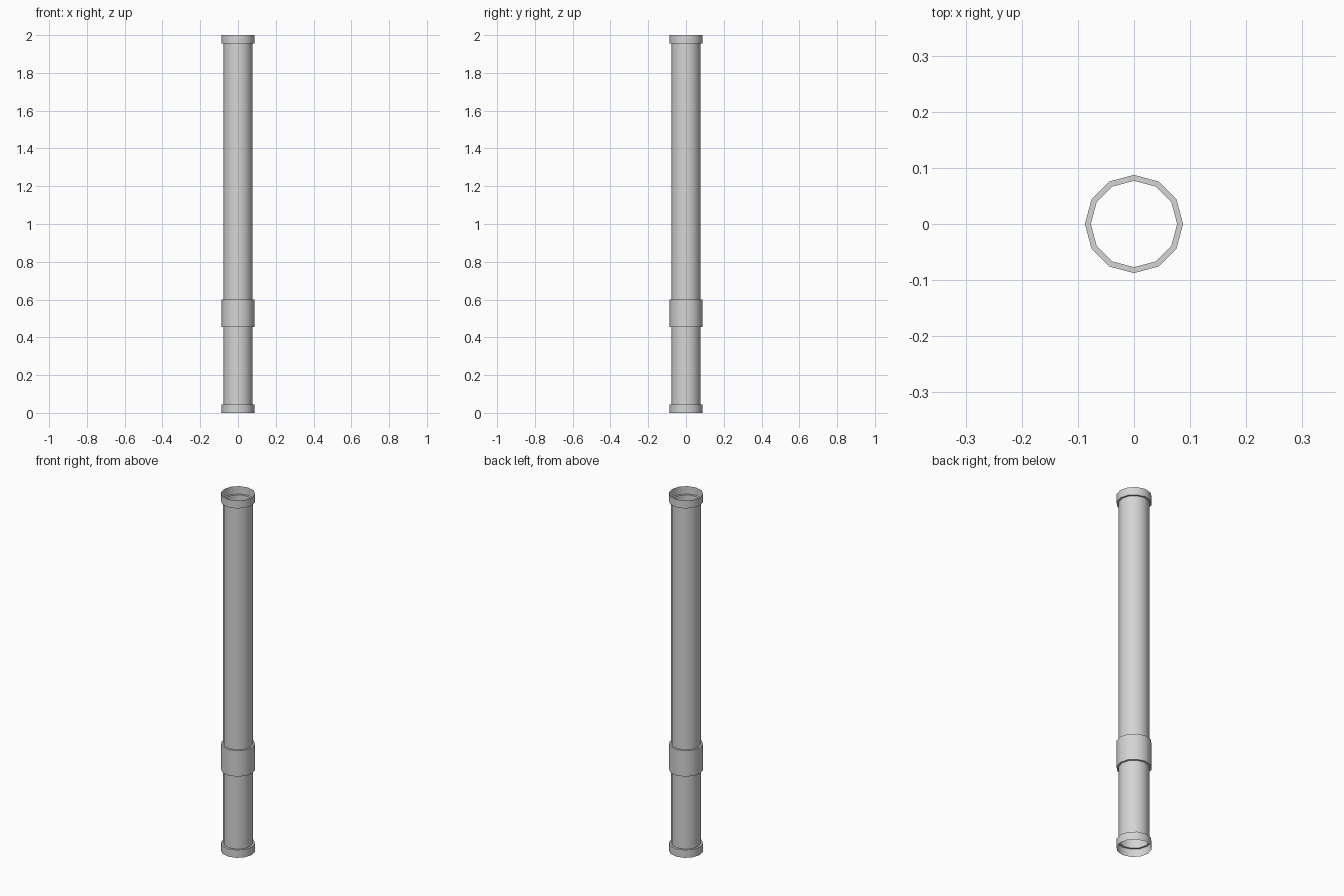
import bpy
import bmesh
from math import cos, sin, tau, radians

cube = bpy.data.objects.get("Cube")
if cube:
    bpy.data.objects.remove(cube)

SIDES = 12
PIPE, COLLAR = 0.077, 0.0875      # radii
LIP = 0.044                       # height of the end collars
BAND_LOW, BAND_HIGH = 0.455, 0.6  # middle sleeve

grey = bpy.data.materials.new("light_grey")
grey.use_nodes = True
colour = (0.66, 0.66, 0.66, 1)
grey.diffuse_color = colour
grey.node_tree.nodes["Principled BSDF"].inputs["Base Color"].default_value = colour


def lathe(name, profile):
    """Open thin shell turned from (radius, height) points."""
    bm = bmesh.new()
    rings = [[bm.verts.new((r * cos(tau * i / SIDES), r * sin(tau * i / SIDES), z))
              for i in range(SIDES)] for r, z in profile]
    for low, high in zip(rings, rings[1:]):
        for i in range(SIDES):
            j = (i + 1) % SIDES
            bm.faces.new((low[i], low[j], high[j], high[i]))
    mesh = bpy.data.meshes.new(name)
    bm.to_mesh(mesh)
    bm.free()
    mesh.materials.append(grey)
    obj = bpy.data.objects.new(name, mesh)
    bpy.context.collection.objects.link(obj)
    bpy.ops.object.select_all(action='DESELECT')
    obj.select_set(True)
    bpy.context.view_layer.objects.active = obj
    bpy.ops.object.shade_smooth_by_angle(angle=radians(40))
    return obj


# Pipe sections, open at both ends
lathe("lower_pipe", [(PIPE, LIP), (PIPE, BAND_LOW)])
lathe("upper_pipe", [(PIPE, BAND_HIGH), (PIPE, 2 - LIP)])

# Flared end collars, each with a ledge where it meets the pipe
lathe("bottom_collar", [(COLLAR, 0), (COLLAR, LIP), (PIPE, LIP)])
lathe("top_collar", [(PIPE, 2 - LIP), (COLLAR, 2 - LIP), (COLLAR, 2)])

# Joining sleeve with a ledge above and below
lathe("middle_sleeve", [(PIPE, BAND_LOW), (COLLAR, BAND_LOW),
                        (COLLAR, BAND_HIGH), (PIPE, BAND_HIGH)])
